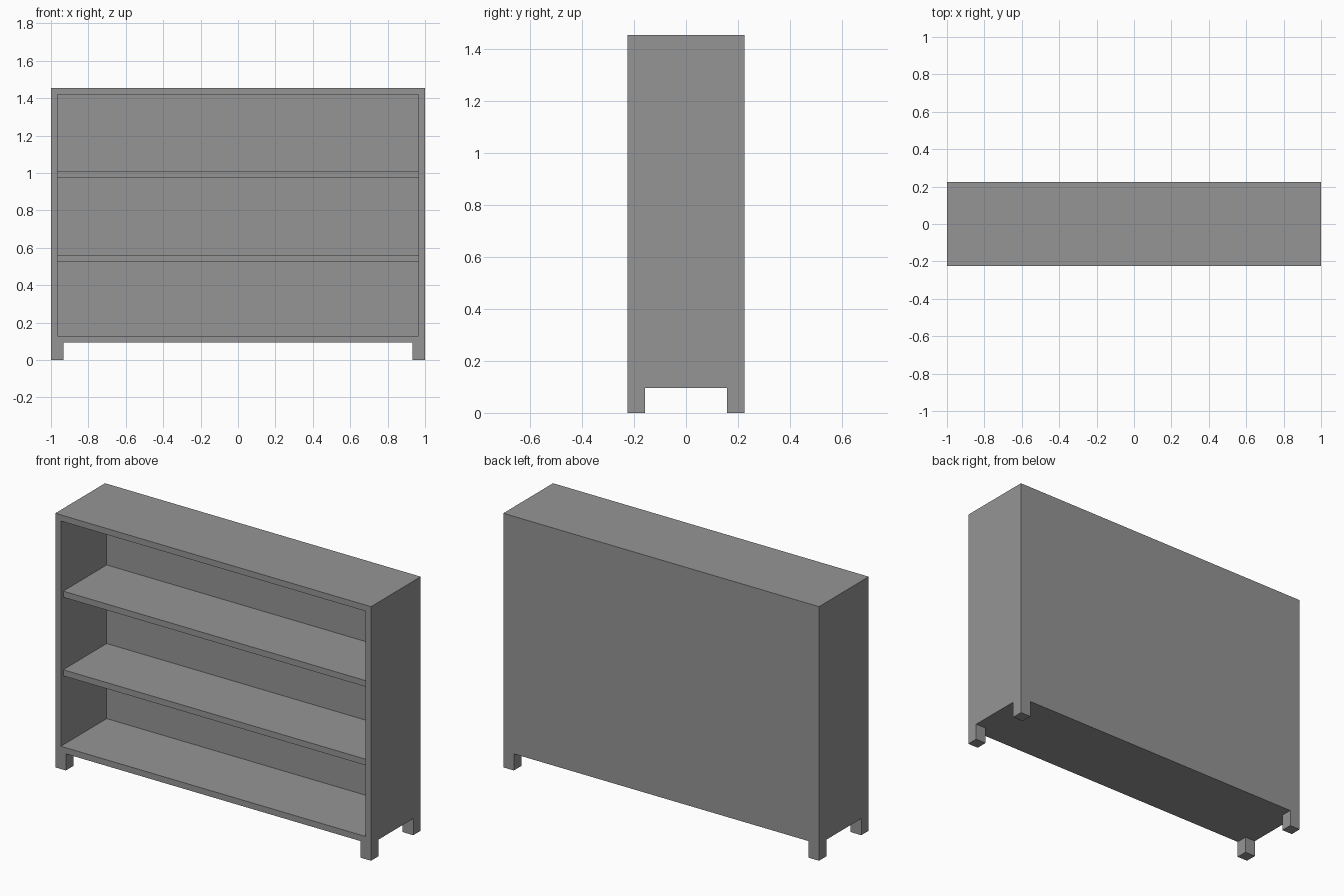
import bpy

cube = bpy.data.objects.get("Cube")
if cube:
    bpy.data.objects.remove(cube, do_unlink=True)

# Single painted grey finish
GREY = (0.30, 0.30, 0.30, 1)
paint = bpy.data.materials.new("grey_paint")
paint.use_nodes = True
paint.diffuse_color = GREY
paint.node_tree.nodes["Principled BSDF"].inputs["Base Color"].default_value = GREY

W, D, H = 1.0, 0.225, 1.455    # half width, half depth, height
BOARD = 0.035                  # board thickness
BASE = 0.095                   # underside of the cabinet
LEG = 0.067                    # leg width
RECESS = 0.022                 # shelf setback from the front


def board(name, low, high):
    """Box between two opposite corners."""
    bpy.ops.mesh.primitive_cube_add(size=1)
    obj = bpy.context.object
    obj.name = name
    obj.location = [(a + b) / 2 for a, b in zip(low, high)]
    obj.scale = [b - a for a, b in zip(low, high)]
    bpy.ops.object.transform_apply(location=True, rotation=False, scale=True)
    obj.data.materials.append(paint)
    return obj


# Cabinet body: a solid block with the front opening inset and pushed in
body = board("cabinet_body", (-W, -D, BASE), (W, D, H))
bpy.ops.object.mode_set(mode='EDIT')
bpy.ops.mesh.select_all(action='DESELECT')
bpy.ops.object.mode_set(mode='OBJECT')
for face in body.data.polygons:
    face.select = face.normal.y < -0.9
bpy.ops.object.mode_set(mode='EDIT')
bpy.ops.mesh.select_mode(type='FACE')
bpy.ops.mesh.inset(thickness=BOARD)
bpy.ops.mesh.extrude_region_move(
    TRANSFORM_OT_translate={"value": (0, 2 * D - BOARD, 0)})
bpy.ops.object.mode_set(mode='OBJECT')

# Two inner shelves
for name, z in (("lower_shelf", 0.525), ("upper_shelf", 0.975)):
    board(name, (BOARD - W, RECESS - D, z), (W - BOARD, D - BOARD, z + BOARD))

# Four square legs flush with the corners
for side, sx in (("left", 1), ("right", -1)):
    for end, sy in (("front", -1), ("back", 1)):
        xs = sorted((sx * W, sx * (W - LEG)))
        ys = sorted((sy * D, sy * (D - LEG)))
        board(f"{end}_{side}_leg", (xs[0], ys[0], 0), (xs[1], ys[1], BASE))
